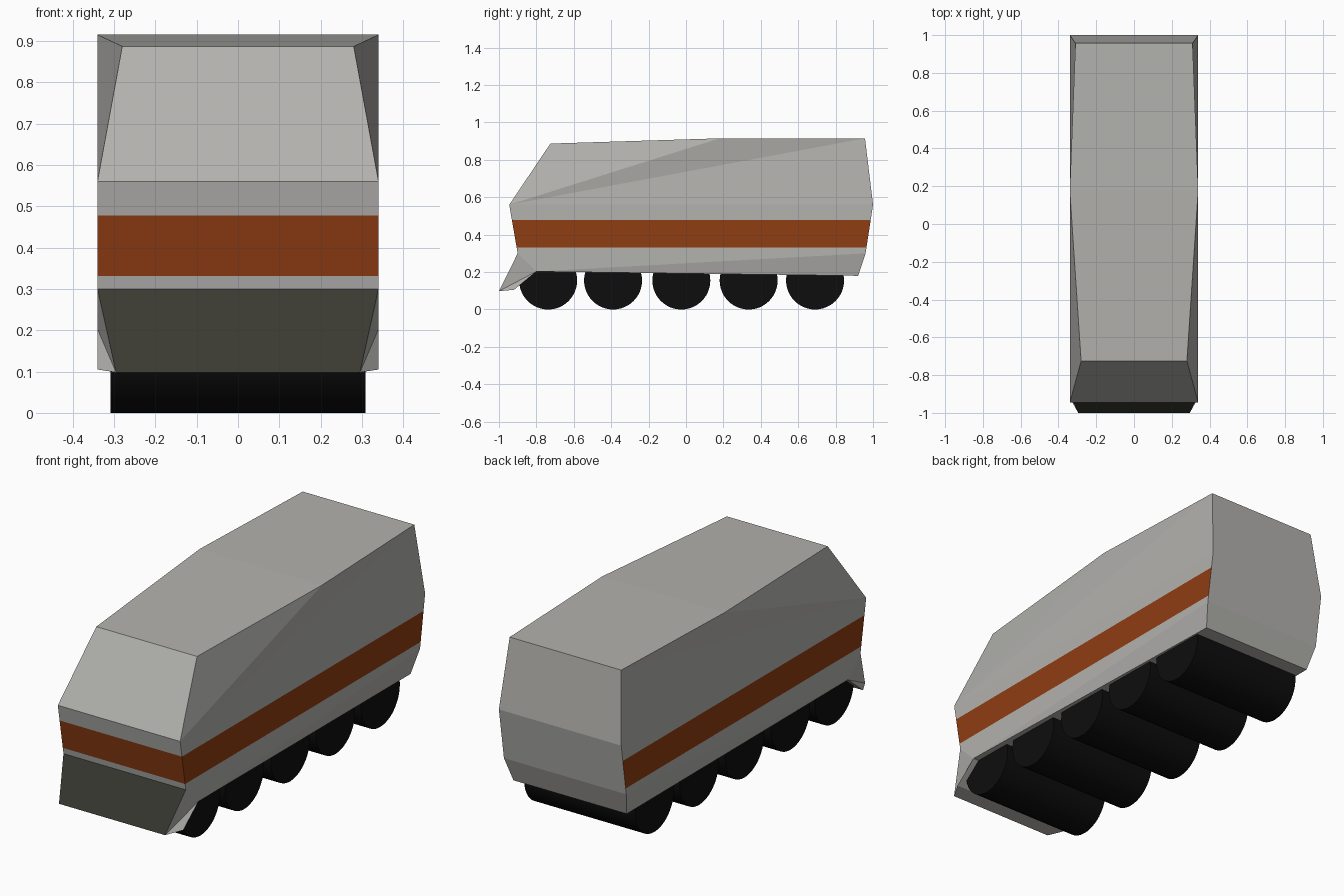
import bpy, bmesh, math

if "Cube" in bpy.data.objects:
    bpy.data.objects.remove(bpy.data.objects["Cube"])


def material(name, rgb):
    m = bpy.data.materials.new(name)
    m.diffuse_color = (*rgb, 1)
    m.use_nodes = True
    m.node_tree.nodes["Principled BSDF"].inputs["Base Color"].default_value = m.diffuse_color
    return m


GREY = material("body grey", (0.45, 0.445, 0.425))
RUST = material("rust stripe", (0.275, 0.047, 0.006))
DARK = material("dark olive plate", (0.042, 0.042, 0.032))
BLACK = material("wheel black", (0.004, 0.004, 0.004))

# Right-hand outline of the hull, walked from the nose over the roof and back underneath
OUTLINE = {
    "nose": (0.295, -1.00, 0.098), "chin": (0.34, -0.90, 0.30),
    "belt_front": (0.34, -0.945, 0.56), "roof_front": (0.28, -0.725, 0.887),
    "roof_mid": (0.34, 0.18, 0.915), "roof_rear": (0.31, 0.957, 0.915),
    "belt_rear": (0.34, 1.00, 0.56), "sill_rear": (0.34, 0.96, 0.30),
    "floor_rear": (0.315, 0.92, 0.18), "floor_front": (0.34, -0.80, 0.203),
    "lip": (0.34, -0.92, 0.105),
}
SIDE_FACES = [
    ("belt_front", "roof_front", "roof_mid"), ("belt_front", "roof_mid", "roof_rear"),
    ("belt_front", "roof_rear", "belt_rear"), ("chin", "belt_front", "belt_rear", "sill_rear"),
    ("chin", "sill_rear", "floor_front"), ("sill_rear", "floor_rear", "floor_front"),
    ("nose", "chin", "floor_front"), ("nose", "floor_front", "lip"),
]

# Hull: two mirrored sides joined by a strip of panels across
bm = bmesh.new()
right = {k: bm.verts.new(p) for k, p in OUTLINE.items()}
left = {k: bm.verts.new((-x, y, z)) for k, (x, y, z) in OUTLINE.items()}
for names in SIDE_FACES:
    bm.faces.new([right[n] for n in names])
    bm.faces.new([left[n] for n in reversed(names)])
keys = list(OUTLINE)
for a, b in zip(keys, keys[1:] + keys[:1]):
    bm.faces.new((right[a], left[a], left[b], right[b]))
bmesh.ops.recalc_face_normals(bm, faces=bm.faces[:])

# Cut the stripe edges, then colour by height and direction
for z in (0.331, 0.478):
    bmesh.ops.bisect_plane(bm, geom=bm.verts[:] + bm.edges[:] + bm.faces[:],
                           plane_co=(0, 0, z), plane_no=(0, 0, 1))
bm.normal_update()
for f in bm.faces:
    c, n = f.calc_center_median(), f.normal
    if 0.331 < c.z < 0.478 and n.y < 0.7:
        f.material_index = 1
    elif c.z < 0.3 and n.y < -0.7 and n.z > 0.2 and abs(c.x) < 0.05:
        f.material_index = 2
mesh = bpy.data.meshes.new("hull")
bm.to_mesh(mesh)
bm.free()
for m in (GREY, RUST, DARK):
    mesh.materials.append(m)
bpy.context.collection.objects.link(bpy.data.objects.new("hull", mesh))

# Five full-width wheel rollers
for i, y in enumerate((-0.737, -0.39, -0.025, 0.335, 0.69)):
    bpy.ops.mesh.primitive_cylinder_add(vertices=48, radius=0.155, depth=0.616,
                                        location=(0, y, 0.155), rotation=(0, math.pi / 2, 0))
    wheel = bpy.context.object
    wheel.name = f"wheel_roller_{i + 1}"
    wheel.data.materials.append(BLACK)
    bpy.ops.object.shade_smooth_by_angle(angle=math.radians(30))
